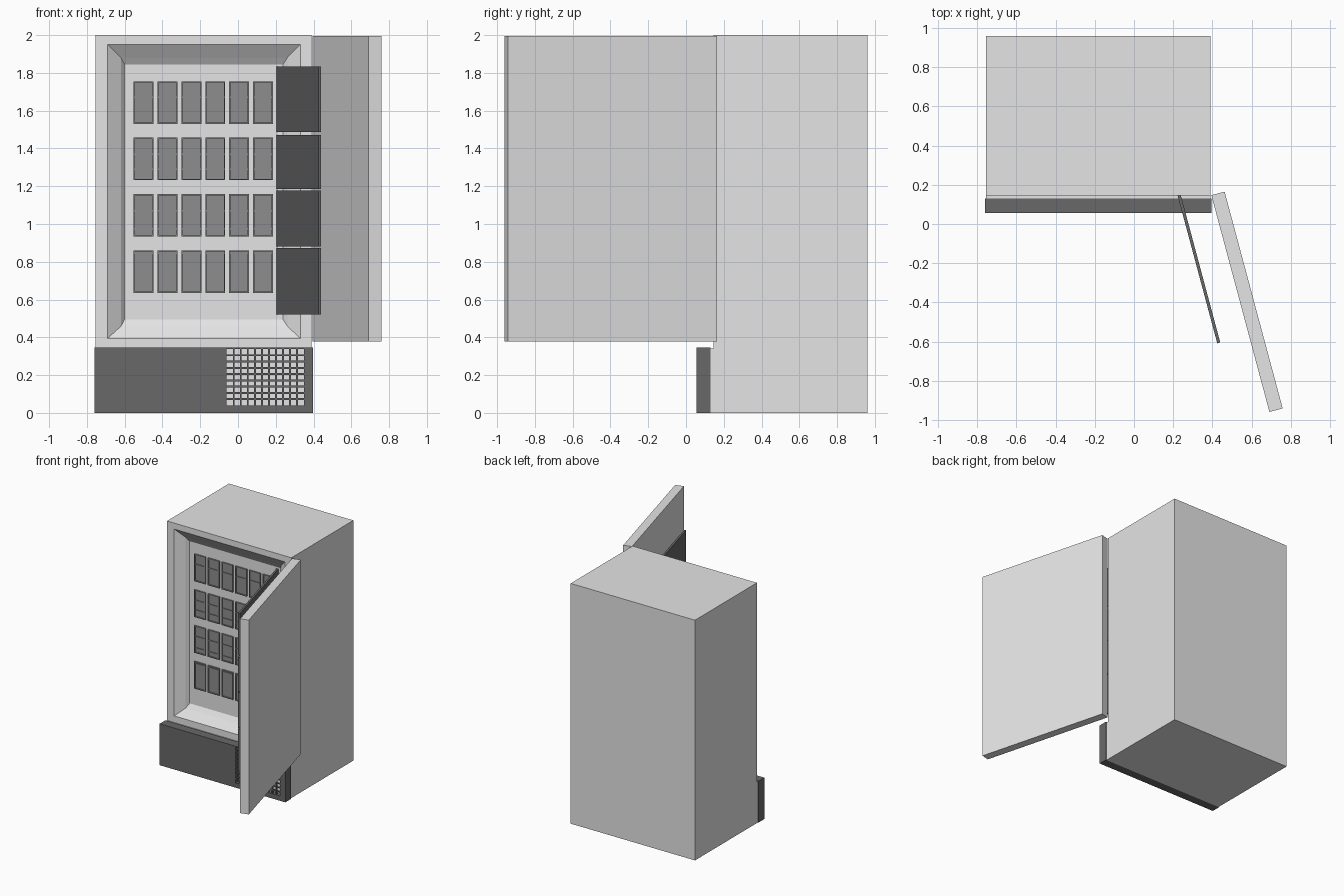
import bpy, bmesh, math

if "Cube" in bpy.data.objects:
    bpy.data.objects.remove(bpy.data.objects["Cube"])


def material(name, v):
    m = bpy.data.materials.new(name)
    m.diffuse_color = (v, v, v, 1)
    m.use_nodes = True
    m.node_tree.nodes["Principled BSDF"].inputs["Base Color"].default_value = m.diffuse_color
    return m


LIGHT = material("light_enamel", 0.78)
DARK = material("dark_grey", 0.14)
MID = material("rack_grey", 0.27)


def finish(name, bm, mat):
    bmesh.ops.recalc_face_normals(bm, faces=bm.faces)
    me = bpy.data.meshes.new(name)
    bm.to_mesh(me)
    bm.free()
    me.materials.append(mat)
    ob = bpy.data.objects.new(name, me)
    bpy.context.collection.objects.link(ob)
    return ob


def add_prism(bm, pts, z0, z1):
    lo = [bm.verts.new((x, y, z0)) for x, y in pts]
    hi = [bm.verts.new((x, y, z1)) for x, y in pts]
    bm.faces.new(lo)
    bm.faces.new(hi)
    n = len(pts)
    for i in range(n):
        j = (i + 1) % n
        bm.faces.new((lo[i], lo[j], hi[j], hi[i]))


def add_box(bm, x0, x1, y0, y1, z0, z1):
    add_prism(bm, [(x0, y0), (x1, y0), (x1, y1), (x0, y1)], z0, z1)


def box(name, mat, *b):
    bm = bmesh.new()
    add_box(bm, *b)
    return finish(name, bm, mat)


# Cabinet: rings of rectangles from the back wall, round the front, into the recess
bm = bmesh.new()
rings = [  # x0, x1, z0, z1, y
    (-0.755, 0.39, 0.0, 2.0, 0.96),
    (-0.755, 0.39, 0.0, 2.0, 0.145),
    (-0.69, 0.33, 0.395, 1.95, 0.145),
    (-0.62, 0.262, 0.458, 1.882, 0.195),
    (-0.60, 0.238, 0.495, 1.845, 0.22),
]
prev = None
for x0, x1, z0, z1, y in rings:
    loop = [bm.verts.new(p) for p in
            ((x0, y, z0), (x1, y, z0), (x1, y, z1), (x0, y, z1))]
    if prev is None:
        bm.faces.new(loop)
    else:
        for i in range(4):
            j = (i + 1) % 4
            bm.faces.new((prev[i], prev[j], loop[j], loop[i]))
    prev = loop
bm.faces.new(prev)
finish("cabinet", bm, LIGHT)

# Low step behind the kick panel
box("plinth", LIGHT, -0.755, 0.39, 0.128, 0.15, 0.0, 0.34)

# Kick panel with an open window for the grille
GX0, GX1, GZ0, GZ1 = -0.06, 0.35, 0.04, 0.338
Y0, Y1 = 0.055, 0.13
bm = bmesh.new()
add_box(bm, -0.76, GX0, Y0, Y1, 0, 0.345)
add_box(bm, GX1, 0.397, Y0, Y1, 0, 0.345)
add_box(bm, GX0, GX1, Y0, Y1, 0, GZ0)
add_box(bm, GX0, GX1, Y0, Y1, GZ1, 0.345)
finish("kick_panel", bm, DARK)

# Grille bars
bm = bmesh.new()
COLS, ROWS, HALF = 11, 9, 0.005
for i in range(1, COLS):
    x = GX0 + (GX1 - GX0) * i / COLS
    add_box(bm, x - HALF, x + HALF, Y0, Y0 + 0.01, GZ0, GZ1)
for i in range(1, ROWS):
    z = GZ0 + (GZ1 - GZ0) * i / ROWS
    add_box(bm, GX0, GX1, Y0 + 0.001, Y0 + 0.009, z - HALF, z + HALF)
finish("grille", bm, DARK)

# Storage racks: framed fronts with a recessed face and ledges
ledges = [(1.67,), (1.37, 1.29), (1.07, 0.975), (0.845,)]
W, H, T = 0.105, 0.225, 0.007
for r in range(4):
    z0 = 1.53 - 0.298 * r
    z1 = z0 + H
    for c in range(6):
        x0 = -0.552 + 0.1264 * c
        x1 = x0 + W
        bm = bmesh.new()
        add_box(bm, x0 + T, x1 - T, 0.216, 0.225, z0 + T, z1 - T)
        add_box(bm, x0, x0 + T, 0.208, 0.225, z0, z1)
        add_box(bm, x1 - T, x1, 0.208, 0.225, z0, z1)
        add_box(bm, x0 + T, x1 - T, 0.208, 0.225, z0, z0 + T)
        add_box(bm, x0 + T, x1 - T, 0.208, 0.225, z1 - T, z1)
        for z in ledges[r]:
            add_box(bm, x0 + T, x1 - T, 0.210, 0.218, z - 0.004, z + 0.004)
        finish(f"rack_{r + 1}_{c + 1}", bm, MID)


# Doors swung open: a slab running from its hinge corner
def door(name, mat, hx, hy, length, thick, z0, z1, deg=15):
    s, c = math.sin(math.radians(deg)), math.cos(math.radians(deg))
    ex, ey = hx + s * length, hy - c * length
    bm = bmesh.new()
    add_prism(bm, [(hx, hy), (ex, ey), (ex + c * thick, ey + s * thick),
                   (hx + c * thick, hy + s * thick)], z0, z1)
    return finish(name, bm, mat)


door("main_door", LIGHT, 0.395, 0.147, 1.146, 0.07, 0.377, 1.995)

# Four inner doors
for i, (z0, z1) in enumerate([(1.487, 1.835), (1.185, 1.47),
                              (0.882, 1.178), (0.522, 0.872)]):
    door(f"inner_door_{i + 1}", DARK, 0.205, 0.212, 0.85, 0.016, z0, z1)
